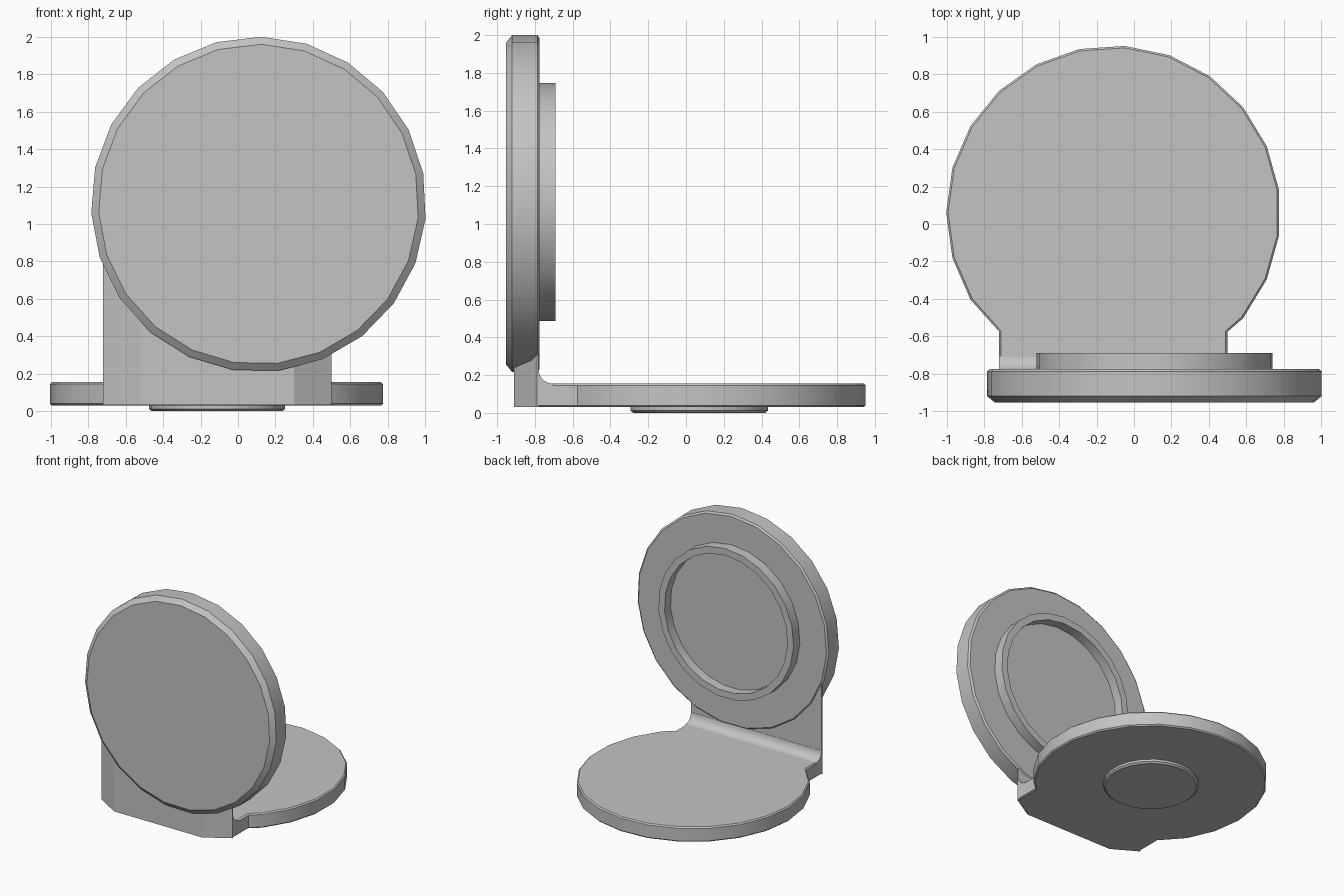
import bpy, bmesh
from math import cos, sin, pi, radians
from mathutils import Matrix, Vector

cube = bpy.data.objects.get("Cube")
if cube:
    bpy.data.objects.remove(cube, do_unlink=True)

# Single plain grey
GREY = (0.55, 0.55, 0.55, 1)
grey = bpy.data.materials.new("plain_grey")
grey.use_nodes = True
grey.diffuse_color = GREY
grey.node_tree.nodes["Principled BSDF"].inputs["Base Color"].default_value = GREY

SIDES = 23
UPRIGHT = Matrix.Rotation(radians(90), 4, "X")   # lathe axis z becomes -y


def finish(name, bm, matrix=Matrix()):
    bmesh.ops.transform(bm, matrix=matrix, verts=bm.verts)
    bmesh.ops.recalc_face_normals(bm, faces=bm.faces)
    mesh = bpy.data.meshes.new(name)
    bm.to_mesh(mesh)
    bm.free()
    mesh.materials.append(grey)
    obj = bpy.data.objects.new(name, mesh)
    bpy.context.collection.objects.link(obj)
    bpy.ops.object.select_all(action="DESELECT")
    obj.select_set(True)
    bpy.context.view_layer.objects.active = obj
    bpy.ops.object.shade_smooth_by_angle(angle=radians(28))
    return obj


def circle(r, phase):
    angles = [radians(phase) + 2 * pi * i / SIDES for i in range(SIDES)]
    return [(r * cos(a), r * sin(a)) for a in angles]


def lathe(name, profile, matrix, phase):
    """Spin (radius, height) points into a capped solid."""
    bm = bmesh.new()
    rings = [[bm.verts.new((x, y, h)) for x, y in circle(r, phase)] for r, h in profile]
    for low, high in zip(rings, rings[1:]):
        for i in range(SIDES):
            j = (i + 1) % SIDES
            bm.faces.new((low[i], low[j], high[j], high[i]))
    bm.faces.new(rings[0])
    bm.faces.new(rings[-1])
    return finish(name, bm, matrix)


def prism(name, outline, low, high, matrix=Matrix()):
    """Extrude a flat outline from low to high."""
    bm = bmesh.new()
    face = bm.faces.new([bm.verts.new((x, y, low)) for x, y in outline])
    out = bmesh.ops.extrude_face_region(bm, geom=[face])
    verts = [v for v in out["geom"] if isinstance(v, bmesh.types.BMVert)]
    bmesh.ops.translate(bm, verts=verts, vec=(0, 0, high - low))
    return finish(name, bm, matrix)


# Front edge of the hinge tab, with chamfered corners
LEFT, RIGHT, BACK = -0.72, 0.5, -0.78
tab_front = [(LEFT, BACK - 0.01), (LEFT + 0.2, -0.91),
             (RIGHT - 0.2, -0.91), (RIGHT, BACK - 0.01)]

# Base plate: round outline running into the tab
arc = [(x - 0.11, y + 0.06) for x, y in circle(0.893, 180)]
arc = [p for p in arc if p[1] > -0.55]
arc.sort(key=lambda p: (Vector((0, -1)).angle_signed(Vector((p[0] + 0.11, p[1] - 0.06)))) % (2 * pi),
         reverse=True)
base_outline = tab_front + [(RIGHT, -0.575)] + arc + [(LEFT, -0.575)]
base = prism("base_plate", base_outline, 0.03, 0.155)
bevel = base.modifiers.new("edge_bevel", "BEVEL")
bevel.width = 0.01
bevel.segments = 1
bevel.limit_method = "ANGLE"
bevel.angle_limit = radians(60)

# Round foot under the base
lathe("foot", [(0.35, 0), (0.365, 0.012), (0.365, 0.05)],
      Matrix.Translation((-0.11, 0.07, 0)), 180)

# Upright tab joining the base to the disc
prism("upright_tab", tab_front + [(RIGHT, BACK - 0.002), (LEFT, BACK - 0.002)], 0.032, 0.8)

# Concave fillet in the corner between tab and base
R = 0.075
fillet = [(BACK - 0.01, 0.145), (BACK + R, 0.145)]
for i in range(6):
    a = pi / 2 * i / 5
    fillet.append((BACK + R - R * sin(a), 0.154 + R - R * cos(a)))
fillet.append((BACK - 0.01, 0.154 + R))
axes = Matrix(((0, 0, 1, 0), (1, 0, 0, 0), (0, 1, 0, 0), (0, 0, 0, 1)))
prism("corner_fillet", fillet, LEFT, RIGHT, axes)

# Upright disc with a chamfered front rim
lathe("upright_disc",
      [(0.88, 0.775), (0.895, 0.787), (0.895, 0.92), (0.855, 0.953)],
      Matrix.Translation((0.11, 0, 1.105)) @ UPRIGHT, 89)

# Raised ring with a shallow dish on the back of the disc
lathe("raised_ring",
      [(0.575, 0.77), (0.575, 0.69), (0.632, 0.69), (0.632, 0.79)],
      Matrix.Translation((0.11, 0, 1.115)) @ UPRIGHT, 89)
